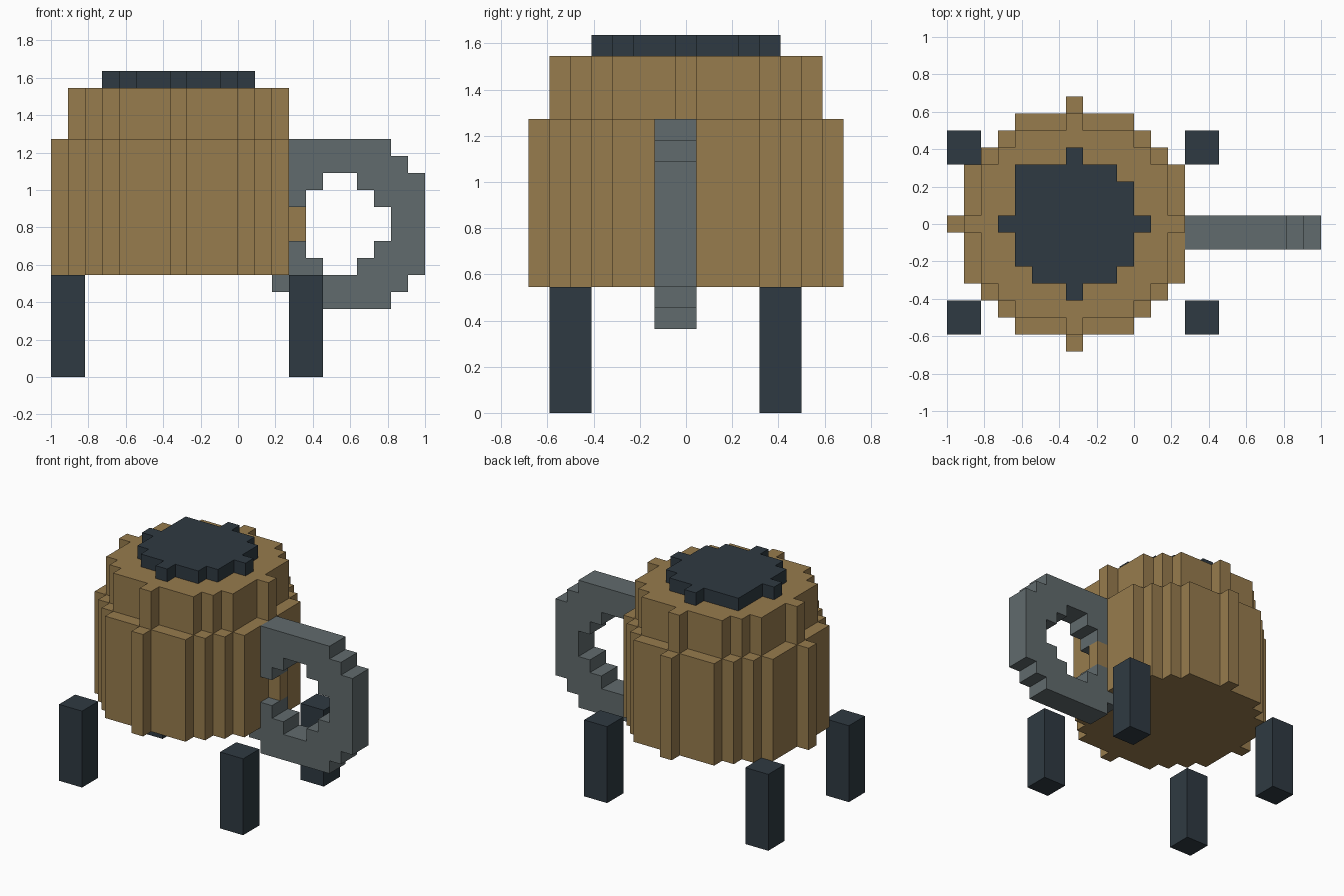
import bpy, bmesh
from itertools import product

if "Cube" in bpy.data.objects:
    bpy.data.objects.remove(bpy.data.objects["Cube"])

U = 1 / 11                                # edge of one block
ORIGIN = (-1.0, -7.5 * U, 0.0)


def material(name, rgb):
    m = bpy.data.materials.new(name)
    m.diffuse_color = (*rgb, 1)
    m.use_nodes = True
    m.node_tree.nodes["Principled BSDF"].inputs["Base Color"].default_value = m.diffuse_color
    return m


TAN = material("tan", (0.31, 0.20, 0.075))
DARK = material("dark_slate", (0.028, 0.042, 0.054))
GREY = material("grey", (0.12, 0.147, 0.153))


def block_object(name, cells, mat):
    """Closed shell around a set of unit blocks, coplanar faces merged."""
    bm = bmesh.new()
    verts = {}

    def vert(p):
        if p not in verts:
            verts[p] = bm.verts.new([o + c * U for o, c in zip(ORIGIN, p)])
        return verts[p]

    for c in cells:
        for axis, side in product(range(3), (0, 1)):
            n = list(c)
            n[axis] += 2 * side - 1
            if tuple(n) in cells:
                continue
            quad = []
            for a, b in ((0, 0), (1, 0), (1, 1), (0, 1)):
                p = list(c)
                p[axis] += side
                p[(axis + 1) % 3] += a
                p[(axis + 2) % 3] += b
                quad.append(vert(tuple(p)))
            bm.faces.new(quad if side else quad[::-1])
    bmesh.ops.dissolve_limit(bm, angle_limit=0.01, verts=bm.verts[:], edges=bm.edges[:])
    me = bpy.data.meshes.new(name)
    bm.to_mesh(me)
    bm.free()
    me.materials.append(mat)
    ob = bpy.data.objects.new(name, me)
    bpy.context.collection.objects.link(ob)
    return ob


def disc(r, k0, k1):
    """Stepped cylinder about the barrel axis."""
    return {(7 + a, 7 + b, k) for a in range(-r, r + 1) for b in range(-r, r + 1)
            if a * a + b * b <= r * r for k in range(k0, k1)}


def box(i0, i1, j0, j1, k0, k1):
    return set(product(range(i0, i1), range(j0, j1), range(k0, k1)))


# Handle: stepped ring on the right, cut off where it meets the barrel
handle = {(i, j, k) for i, j, k in box(12, 22, 6, 8, 4, 14)
          if 7 < (i - 16.5) ** 2 + (k - 8.5) ** 2 < 28 and (i >= 14 or k < 6)}

# Barrel: wide lower tier and narrower shoulder
barrel = (disc(7, 6, 14) | disc(6, 14, 17)) - handle

# Lid: stepped disc with one extra corner block
lid = disc(4, 17, 18) | {(4, 10, 17)}

block_object("barrel", barrel, TAN)
block_object("lid", lid, DARK)
block_object("handle", handle, GREY)

# Four legs
for side, i in (("left", 0), ("right", 14)):
    for end, j in (("front", 1), ("back", 11)):
        block_object(f"{end}_{side}_leg", box(i, i + 2, j, j + 2, 0, 6), DARK)
